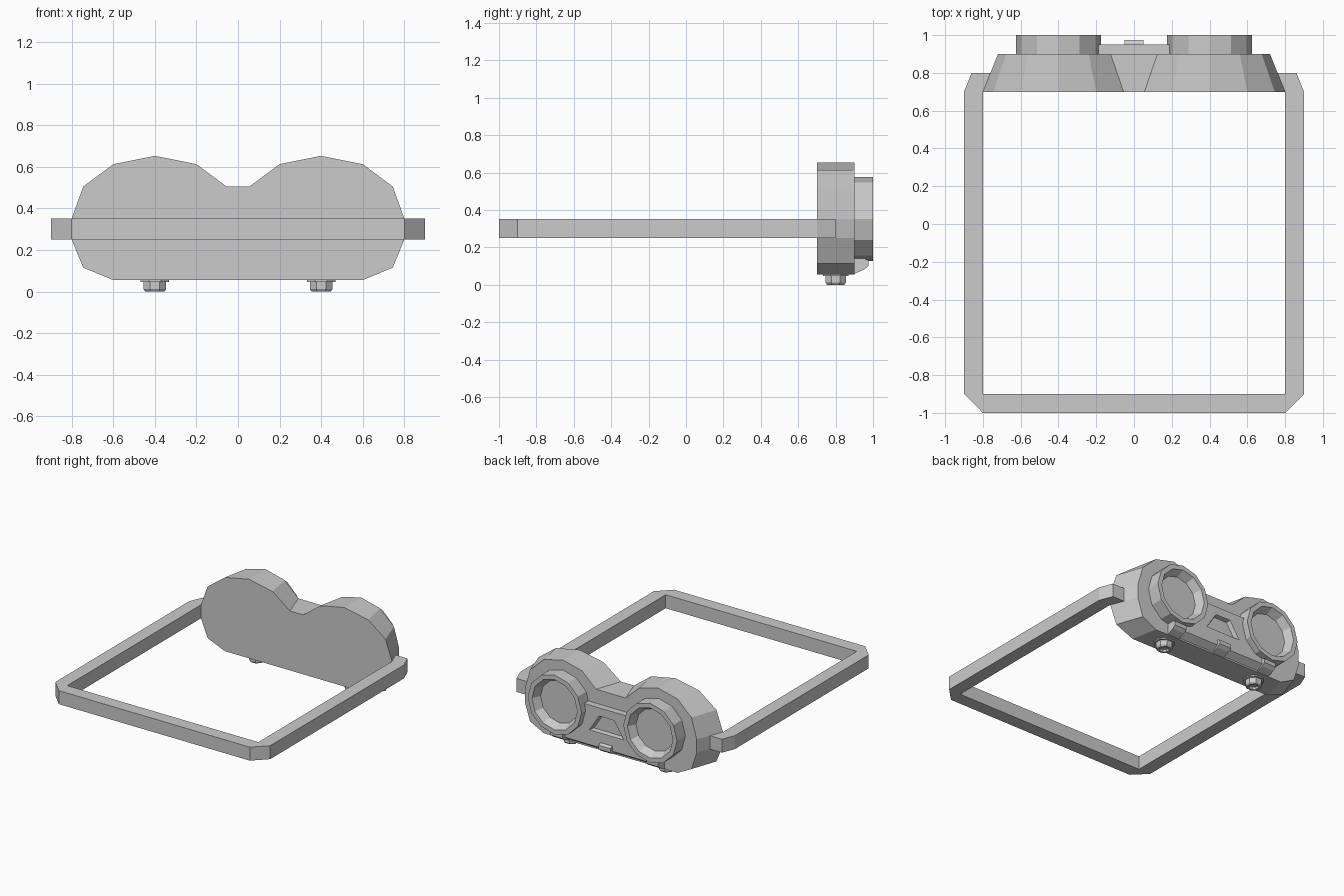
import bpy, bmesh, math

if "Cube" in bpy.data.objects:
    bpy.data.objects.remove(bpy.data.objects["Cube"])


def make(name, rings, closed=True, caps=True):
    """Skin a stack of equal-length point rings into a flat-shaded solid."""
    bm = bmesh.new()
    vs = [[bm.verts.new(p) for p in ring] for ring in rings]
    n = len(vs[0])
    for a, b in zip(vs, vs[1:]):
        for i in range(n):
            j = (i + 1) % n
            bm.faces.new((a[i], a[j], b[j], b[i]))
    if caps:
        bm.faces.new(vs[0])
        bm.faces.new(vs[-1])
    bmesh.ops.recalc_face_normals(bm, faces=bm.faces)
    mesh = bpy.data.meshes.new(name)
    bm.to_mesh(mesh)
    bm.free()
    ob = bpy.data.objects.new(name, mesh)
    bpy.context.collection.objects.link(ob)
    return ob


def mirrored(half):
    """Complete a right-hand half outline across x = 0."""
    return half + [(-x, v) for x, v in reversed(half)]


def lathe(name, profile, sides, place, turn=0):
    """Revolve (radius, height) pairs; place maps (u, v, h) to the world."""
    rings = []
    for r, h in profile:
        angles = [turn + math.tau * i / sides for i in range(sides)]
        rings.append([place(r * math.cos(a), r * math.sin(a), h) for a in angles])
    return make(name, rings)


# Strap: open loop around the head, ends tucked into the body
strap = mirrored([(0.8, -0.9), (0.8, 0.7), (0.75, 0.8), (0.86, 0.8),
                  (0.9, 0.7), (0.9, -0.9), (0.8, -1.0)])
make("strap", [[(x, y, z) for x, y in strap] for z in (0.25, 0.352)])

# Body: twin-lobed outline, each lobe narrowing toward the lens side
half = [(0.055, 0.505), (0.2, 0.613), (0.4, 0.653), (0.6, 0.613), (0.745, 0.505),
        (0.8, 0.352), (0.8, 0.25), (0.745, 0.115), (0.6, 0.055)]
narrow = [(0.4 + 0.8 * (x - 0.4), z) for x, z in half]
make("goggle_body", [[(x, 0.7, z) for x, z in mirrored(half)],
                     [(x, 0.9, z) for x, z in mirrored(narrow)]])

# Nose plate with slanted lower edge
plate = mirrored([(0.19, 0.40), (0.19, 0.3), (0.25, 0.2), (0.4, 0.14), (0.42, 0.10)])
back = [(x, z - 0.04 if z < 0.12 else z) for x, z in plate]
nose = make("nose_plate", [[(x, 0.89, z) for x, z in back],
                           [(x, 0.95, z) for x, z in plate]])

# Trapezoid recess cut into the nose plate
recess = mirrored([(0.065, 0.34), (0.15, 0.21)])
inner = [(x * 0.85, 0.27 + (z - 0.27) * 0.85) for x, z in recess]
cutter = make("recess_cutter", [[(x, 0.92, z) for x, z in inner],
                                [(x, 0.96, z) for x, z in recess]])
cutter.hide_render = True
cut = nose.modifiers.new("recess", 'BOOLEAN')
cut.operation, cut.solver, cut.object = 'DIFFERENCE', 'EXACT', cutter
bpy.context.view_layer.objects.active = nose
bpy.ops.object.modifier_apply(modifier="recess")
bpy.data.objects.remove(cutter)

# Clips along the lower edge
clip = [(0.89, 0.14), (0.955, 0.14), (0.975, 0.13), (0.975, 0.1), (0.95, 0.08), (0.89, 0.055)]
for cx in (-0.4, 0, 0.4):
    make("lower_clip", [[(cx + dx, y, z) for y, z in clip] for dx in (-0.05, 0.05)])

for side, cx in (("left", -0.4), ("right", 0.4)):
    # Lens ring with bevelled opening and sunken lens
    lathe("lens_ring_" + side,
          [(0.225, 0.89), (0.225, 1.0), (0.19, 1.0), (0.16, 0.94)],
          12, lambda u, v, h: (cx + u, h, 0.352 + v))
    # Foot knob: washer, bevelled nut and hollow underside
    lathe("knob_" + side,
          [(0.074, 0.06), (0.074, 0.046), (0.059, 0.046), (0.059, 0.012),
           (0.05, 0.0), (0.035, 0.0), (0.028, 0.015)],
          8, lambda u, v, h: (cx + u, 0.8 + v, h), math.pi / 8)
